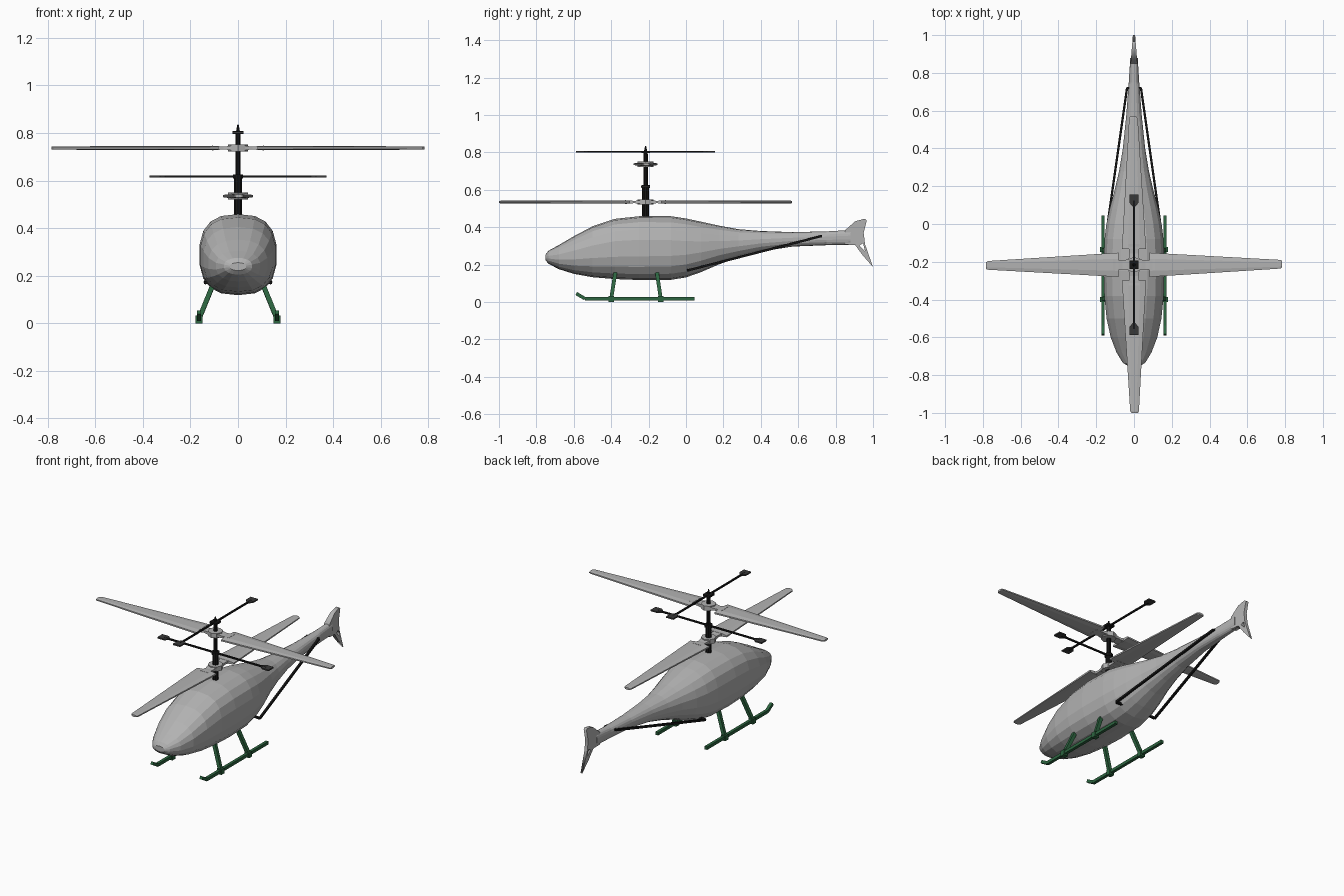
import bpy, bmesh, math
from mathutils import Vector, Matrix

if "Cube" in bpy.data.objects:
    bpy.data.objects.remove(bpy.data.objects["Cube"])

def material(name, rgb):
    m = bpy.data.materials.new(name)
    m.diffuse_color = (*rgb, 1)
    m.use_nodes = True
    m.node_tree.nodes["Principled BSDF"].inputs["Base Color"].default_value = m.diffuse_color
    return m

GREY = material("light grey", (0.45, 0.45, 0.45))
GREEN = material("dark green", (0.025, 0.13, 0.05))
BLACK = material("black", (0.008, 0.008, 0.008))
DARK = material("charcoal", (0.04, 0.04, 0.04))
MAST_Y = -0.216

def finish(name, bm, mat):
    bmesh.ops.recalc_face_normals(bm, faces=bm.faces)
    me = bpy.data.meshes.new(name)
    bm.to_mesh(me)
    bm.free()
    me.materials.append(mat)
    ob = bpy.data.objects.new(name, me)
    bpy.context.collection.objects.link(ob)
    return ob

def loft(bm, rings):
    loops = [[bm.verts.new(p) for p in r] for r in rings]
    n = len(loops[0])
    for a, b in zip(loops, loops[1:]):
        for i in range(n):
            j = (i + 1) % n
            bm.faces.new((a[i], a[j], b[j], b[i]))
    bm.faces.new(loops[0])
    bm.faces.new(loops[-1])

def box(bm, c, size):
    bmesh.ops.create_cube(bm, size=1, matrix=Matrix.Translation(c) @ Matrix.Diagonal((*size, 1)))

def beam(bm, pts, w):
    # square bar along a path of points
    for a, b in zip(pts, pts[1:]):
        a, b = Vector(a), Vector(b)
        d = (b - a).normalized()
        ref = Vector((0, 0, 1)) if abs(d.z) < 0.8 else Vector((1, 0, 0))
        u = d.cross(ref).normalized() * w / 2
        v = d.cross(u).normalized() * w / 2
        loft(bm, [[p + u + v, p - u + v, p - u - v, p + u - v] for p in (a, b)])

def cone(bm, z0, z1, r0, r1, sides=10):
    bmesh.ops.create_cone(bm, cap_ends=True, segments=sides, radius1=r0, radius2=r1,
                          depth=z1 - z0, matrix=Matrix.Translation((0, MAST_Y, (z0 + z1) / 2)))

# Fuselage and tail boom: y, top, bottom, half width, squareness
STATIONS = [
    (-0.75, 0.255, 0.222, 0.035, 2.2), (-0.735, 0.275, 0.205, 0.06, 2.2),
    (-0.68, 0.305, 0.176, 0.094, 2.3), (-0.60, 0.352, 0.151, 0.125, 2.4),
    (-0.50, 0.405, 0.133, 0.147, 2.5), (-0.38, 0.445, 0.123, 0.159, 2.6),
    (-0.25, 0.459, 0.118, 0.163, 2.6), (-0.08, 0.459, 0.119, 0.158, 2.5),
    (0.00, 0.447, 0.132, 0.148, 2.4), (0.08, 0.43, 0.160, 0.131, 2.3),
    (0.18, 0.408, 0.203, 0.104, 2.2), (0.28, 0.390, 0.237, 0.080, 2.2),
    (0.40, 0.380, 0.270, 0.060, 2.2), (0.57, 0.374, 0.297, 0.042, 2.3),
    (0.75, 0.378, 0.304, 0.028, 2.4), (0.88, 0.385, 0.306, 0.020, 2.5)]

def section(y, top, bot, hw, n, sides=18):
    pts = []
    for i in range(sides):
        a = 2 * math.pi * (i + 0.5) / sides
        c, s = math.cos(a), math.sin(a)
        x = math.copysign(abs(c) ** (2 / n), c) * hw
        z = (top + bot) / 2 + math.copysign(abs(s) ** (2 / n), s) * (top - bot) / 2
        pts.append((x, y, z))
    return pts

bm = bmesh.new()
loft(bm, [section(*s) for s in STATIONS])
finish("fuselage", bm, GREY)

# Tail fin with a small opening, thinner towards the rear
OUTLINE = [(0.85, 0.308), (0.85, 0.384), (0.905, 0.432), (0.955, 0.446), (0.966, 0.436),
           (0.95, 0.37), (0.957, 0.31), (1.0, 0.187), (0.945, 0.25), (0.905, 0.304)]
HOLE = [(0.927, 0.302), (0.947, 0.315), (0.957, 0.272)]
cu = bpy.data.curves.new("fin_outline", 'CURVE')
cu.dimensions, cu.fill_mode, cu.extrude = '2D', 'BOTH', 1.0
for pts in (OUTLINE, HOLE):
    sp = cu.splines.new('POLY')
    sp.points.add(len(pts) - 1)
    for p, q in zip(sp.points, pts):
        p.co = (*q, 0, 1)
    sp.use_cyclic_u = True
tmp = bpy.data.objects.new("fin_outline", cu)
bpy.context.collection.objects.link(tmp)
dg = bpy.context.evaluated_depsgraph_get()
me = bpy.data.meshes.new_from_object(tmp.evaluated_get(dg))
bpy.data.objects.remove(tmp)
bm = bmesh.new()
bm.from_mesh(me)
bmesh.ops.remove_doubles(bm, verts=bm.verts, dist=1e-5)
for v in bm.verts:
    y, z, side = v.co
    v.co = (side * (0.018 - 0.012 * (y - 0.85) / 0.15), y, z)
me.materials.clear()
finish("tail_fin", bm, GREY)

# Landing skids with struts and clamps, and tail support rods, on both sides
for s, label in ((-1, "left"), (1, "right")):
    x = 0.164 * s
    bm = bmesh.new()
    beam(bm, [(x, -0.587, 0.046), (x, -0.54, 0.018), (x, 0.045, 0.018)], 0.018)
    for y_top, y_foot in ((-0.375, -0.40), (-0.158, -0.135)):
        beam(bm, [(0.10 * s, y_top, 0.175), (x, y_foot, 0.018)], 0.02)
        box(bm, (x, y_foot, 0.016), (0.03, 0.028, 0.032))
    finish(label + "_skid", bm, GREEN)
    bm = bmesh.new()
    beam(bm, [(0.09 * s, 0.012, 0.172), (0.138 * s, 0.012, 0.170),
              (0.037 * s, 0.72, 0.352), (0.0, 0.72, 0.352)], 0.012)
    finish(label + "_tail_support", bm, BLACK)

# Rotor mast
bm = bmesh.new()
cone(bm, 0.43, 0.617, 0.018, 0.018)
cone(bm, 0.60, 0.79, 0.012, 0.012)
cone(bm, 0.609, 0.625, 0.023, 0.023)
cone(bm, 0.79, 0.835, 0.012, 0.003)
box(bm, (0, MAST_Y, 0.803), (0.045, 0.045, 0.012))
finish("mast", bm, BLACK)

def blade_ring(r, lead, trail, t):
    return [(r, -trail, -t * .5), (r, -trail, t * .5), (r, -trail * .5, t), (r, lead * .5, t),
            (r, lead, t * .5), (r, lead, -t * .5), (r, lead * .5, -t), (r, -trail * .5, -t)]

def place(bm, verts, angle, z):
    bmesh.ops.transform(bm, verts=verts, matrix=Matrix.Translation((0, MAST_Y, z))
                        @ Matrix.Rotation(angle, 4, 'Z'))

# Two rotors, the lower one turned a quarter turn
for name, z, turn in (("lower", 0.535, math.pi / 2), ("upper", 0.737, 0)):
    for k in range(2):
        bm = bmesh.new()
        loft(bm, [blade_ring(0.083, 0.064, 0.064, 0.009), blade_ring(0.775, 0.026, 0.02, 0.007),
                  blade_ring(0.784, 0.022, 0.012, 0.006)])
        place(bm, bm.verts, turn + k * math.pi, z)
        finish(f"{name}_blade_{k + 1}", bm, GREY)
    bm = bmesh.new()
    cone(bm, z - 0.014, z + 0.014, 0.042, 0.042, 8)
    for k in range(2):
        old = set(bm.verts)
        loft(bm, [[(r, w, h), (r, -w, h), (r, -w, -h), (r, w, -h)]
                  for r, w, h in ((0.02, 0.03, 0.01), (0.06, 0.024, 0.006), (0.11, 0.03, 0.010))])
        place(bm, [v for v in bm.verts if v not in old], turn + k * math.pi, z)
    finish(name + "_hub", bm, GREY)

# Two balance bars with paddle ends
for name, z, turn in (("lower", 0.617, 0), ("upper", 0.803, math.pi / 2)):
    bm = bmesh.new()
    beam(bm, [(-0.34, 0, 0), (0.34, 0, 0)], 0.009)
    place(bm, bm.verts, turn, z)
    finish(name + "_balance_bar", bm, BLACK)
    bm = bmesh.new()
    for k in range(2):
        old = set(bm.verts)
        loft(bm, [[(r, w, .004), (r, -w, .004), (r, -w, -.004), (r, w, -.004)]
                  for r, w in ((0.308, 0.006), (0.328, 0.024), (0.372, 0.024))])
        place(bm, [v for v in bm.verts if v not in old], turn + k * math.pi, z)
    finish(name + "_paddles", bm, DARK)
